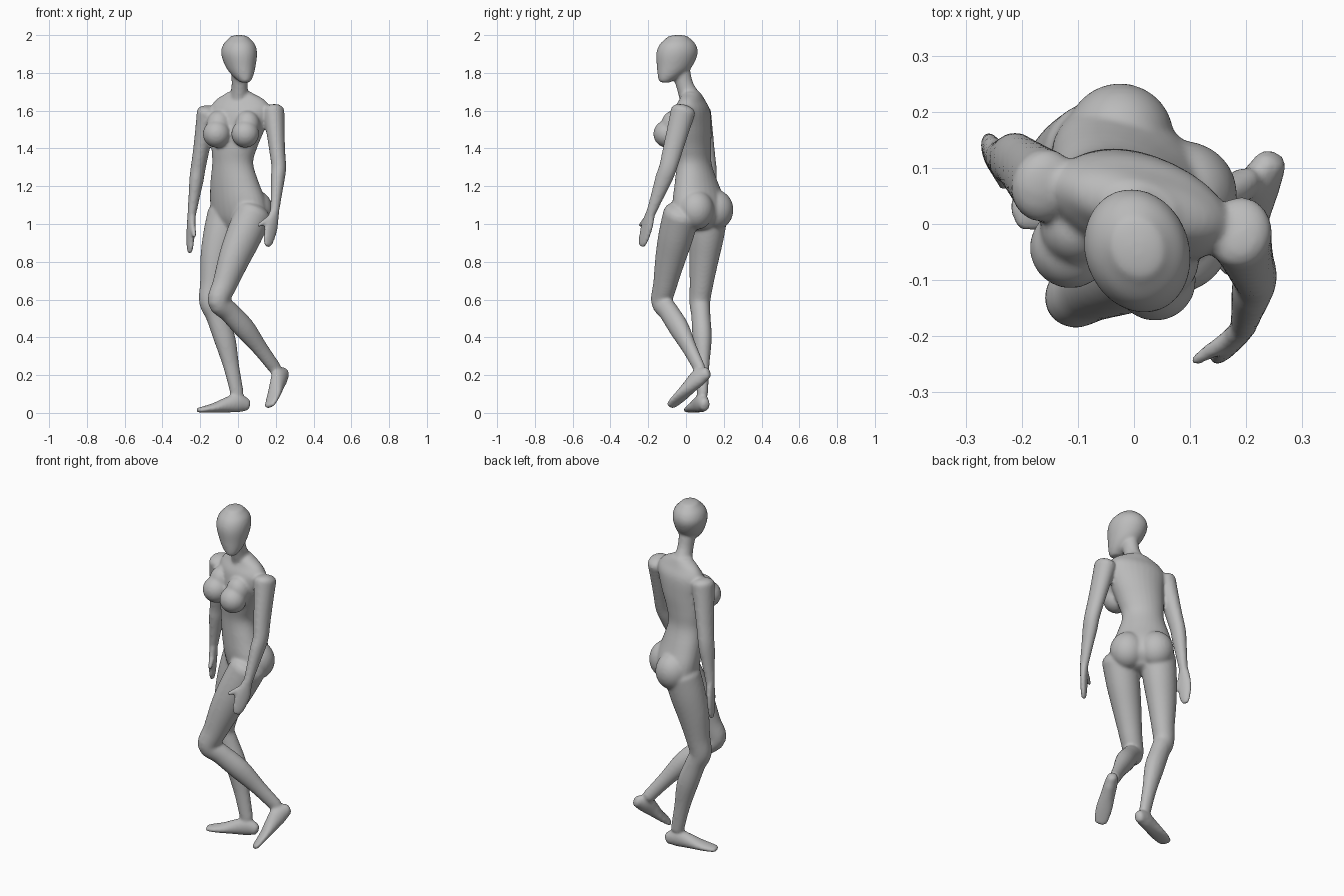
import bpy, bmesh
from math import sin, cos, radians, pi
from mathutils import Vector, Matrix

cube = bpy.data.objects.get("Cube")
if cube:
    bpy.data.objects.remove(cube, do_unlink=True)

SIDES = 28
STEPS = 4
UP = Vector((0, 0, 1))
bm = bmesh.new()


def side_axis(yaw):
    """Direction of the model's left when it is turned by yaw degrees."""
    return Vector((cos(radians(yaw)), -sin(radians(yaw)), 0))


def row(position, width, depth, side):
    return Vector((*position, width, depth, *side))


def smooth_rows(rows):
    """Pass a smooth spline through the cross-sections."""
    result = []
    last = len(rows) - 1
    for i in range(last):
        a, b, c, d = (rows[min(max(i + k, 0), last)] for k in (-1, 0, 1, 2))
        for step in range(STEPS):
            t = step / STEPS
            result.append(b + (c - a) * (t / 2)
                          + (a * 2 - b * 5 + c * 4 - d) * (t * t / 2)
                          + (b * 3 - a - c * 3 + d) * (t ** 3 / 2))
    return result + [rows[last]]


def tube(rows, axis=None, cap=0.6):
    """Loft elliptical cross-sections and round both ends."""
    rows = smooth_rows(rows)
    last = len(rows) - 1
    sections = []
    for i, r in enumerate(rows):
        before, after = rows[max(i - 1, 0)], rows[min(i + 1, last)]
        tangent = axis or (Vector(after[:3]) - Vector(before[:3])).normalized()
        sections.append((Vector(r[:3]), r[3], r[4], Vector(r[5:8]), tangent))

    def capped(section, sign, angle):
        p, width, depth, side, tangent = section
        shift = tangent * (sign * cap * min(width, depth) * sin(angle))
        return (p + shift, width * cos(angle), depth * cos(angle), side, tangent)

    angles = [radians(a) for a in (25, 50, 75)]
    start = [capped(sections[0], -1, a) for a in reversed(angles)]
    end = [capped(sections[-1], 1, a) for a in angles]
    rings = []
    for p, width, depth, side, tangent in start + sections + end:
        w = (side - tangent * side.dot(tangent)).normalized()
        d = tangent.cross(w)
        rings.append([bm.verts.new(p + w * (width * cos(2 * pi * k / SIDES))
                                   + d * (depth * sin(2 * pi * k / SIDES)))
                      for k in range(SIDES)])
    for low, high in zip(rings, rings[1:]):
        for k in range(SIDES):
            n = (k + 1) % SIDES
            bm.faces.new((low[k], low[n], high[n], high[k]))
    bm.faces.new(list(reversed(rings[0])))
    bm.faces.new(rings[-1])


def ball(center, radius, stretch=1.0):
    matrix = Matrix.Translation(center) @ Matrix.Diagonal((1, 1, stretch, 1))
    bmesh.ops.create_uvsphere(bm, u_segments=32, v_segments=20,
                              radius=radius, matrix=matrix)


def limb(joints, profile, yaw):
    """Two bones with thickness; profile holds place, width, depth, push back."""
    top, middle, bottom = (Vector(j) for j in joints)
    side = side_axis(yaw)
    back = UP.cross(side)
    rows = []
    for t, width, depth, push in profile:
        p = top.lerp(middle, t) if t <= 1 else middle.lerp(bottom, t - 1)
        rows.append(row(p + back * push, width, depth, side))
    tube(rows)


def foot(heel, toward, up):
    toward = Vector(toward).normalized()
    up = Vector(up).normalized()
    side = toward.cross(up)
    rows = []
    for along, height, width, depth in FOOT:
        p = Vector(heel) + toward * along + up * height
        rows.append(row(p, width, depth, side))
    tube(rows)


def hand(wrist, tip, side, thumb_tip):
    wrist, tip, side = Vector(wrist), Vector(tip), Vector(side).normalized()
    rows = [row(wrist.lerp(tip, t), width, depth, side) for t, width, depth in HAND]
    tube(rows)
    root = wrist.lerp(tip, 0.15)
    thumb_tip = Vector(thumb_tip)
    tube([row(root.lerp(thumb_tip, t), r, r, UP.cross(side))
          for t, r in ((0, 0.017), (0.55, 0.015), (0.95, 0.011))])


# Shared limb proportions
LEG = [(0, 0.095, 0.1, 0), (0.25, 0.09, 0.097, -0.006), (0.5, 0.078, 0.086, -0.01),
       (0.8, 0.062, 0.067, -0.005), (1, 0.055, 0.06, 0), (1.15, 0.05, 0.056, 0.01),
       (1.4, 0.05, 0.058, 0.02), (1.7, 0.036, 0.043, 0.012), (2, 0.029, 0.036, 0)]
ARM = [(0, 0.058, 0.066, 0), (0.3, 0.05, 0.06, 0), (0.7, 0.042, 0.053, 0),
       (1, 0.039, 0.048, 0), (1.25, 0.037, 0.046, 0), (1.6, 0.03, 0.036, 0),
       (2, 0.023, 0.026, 0)]
FOOT = [(0.02, 0.042, 0.028, 0.034), (0.07, 0.052, 0.036, 0.05),
        (0.13, 0.042, 0.039, 0.041), (0.2, 0.027, 0.045, 0.026),
        (0.26, 0.018, 0.042, 0.017), (0.29, 0.014, 0.032, 0.013)]
HAND = [(0, 0.025, 0.022), (0.25, 0.037, 0.021), (0.5, 0.042, 0.019),
        (0.8, 0.035, 0.016), (0.97, 0.022, 0.012)]

# Torso, twisting from the pelvis up to the shoulders
torso = [((0, 0.065, 0.99), 0.12, 0.075, 40), ((0.008, 0.072, 1.04), 0.168, 0.107, 40),
         ((0, 0.068, 1.12), 0.168, 0.114, 40), ((-0.018, 0.055, 1.22), 0.14, 0.1, 35),
         ((-0.028, 0.042, 1.32), 0.114, 0.087, 28), ((-0.02, 0.035, 1.4), 0.125, 0.092, 24),
         ((0, 0.03, 1.5), 0.146, 0.098, 20), ((0.012, 0.03, 1.6), 0.165, 0.09, 16),
         ((0.012, 0.032, 1.655), 0.135, 0.062, 15), ((0.008, 0.03, 1.69), 0.075, 0.048, 15)]
tube([row(p, w, d, side_axis(yaw)) for p, w, d, yaw in torso], axis=UP, cap=0.3)

# Neck and head
tube([row(p, r, r * 1.1, side_axis(0)) for p, r in (
    ((0.006, 0.03, 1.65), 0.056), ((0.008, -0.005, 1.73), 0.042),
    ((0.008, -0.03, 1.82), 0.046))])
head = [((0.036, -0.108, 1.757), 0.032, 0.036), ((0.026, -0.086, 1.785), 0.054, 0.065),
        ((0.014, -0.062, 1.83), 0.076, 0.094), ((0.006, -0.048, 1.9), 0.093, 0.112),
        ((0.006, -0.044, 1.95), 0.083, 0.098), ((0.006, -0.042, 1.985), 0.052, 0.062)]
tube([row(p, w, d, side_axis(-20)) for p, w, d in head], axis=UP, cap=0.3)

# Breasts, each with a softer slope above
for x, y in ((0.038, -0.1), (-0.113, -0.042)):
    ball((x, y, 1.477), 0.073)
    ball((x + 0.012, y + 0.035, 1.525), 0.066, 1.15)

# Buttocks
for x, y in ((0.088, 0.052), (-0.025, 0.155)):
    ball((x, y, 1.075), 0.096, 1.1)

# Legs and feet
limb([(0.08, -0.025, 1.05), (-0.102, -0.128, 0.59), (0.197, 0.072, 0.235)], LEG, 55)
limb([(-0.063, 0.125, 1.05), (-0.147, 0.073, 0.59), (-0.004, 0.087, 0.1)], LEG, 70)
foot((0.275, 0.14, 0.19), (-0.1, -0.22, -0.165), (-0.56, -0.34, 0.76))
foot((0.066, 0.105, 0), (-0.3, -0.095, 0), UP)

# Arms and hands
limb([(0.188, -0.015, 1.598), (0.216, -0.095, 1.3), (0.194, -0.185, 1.06)], ARM, 5)
limb([(-0.16, 0.068, 1.592), (-0.212, 0.115, 1.29), (-0.245, 0.122, 1.05)], ARM, 15)
hand((0.194, -0.185, 1.07), (0.155, -0.235, 0.88), (0.75, 0.65, 0), (0.105, -0.246, 0.99))
hand((-0.245, 0.122, 1.06), (-0.256, 0.125, 0.845), (-0.3, 0.95, 0), (-0.23, 0.065, 0.93))

# Body object, fused into one soft skin
bmesh.ops.recalc_face_normals(bm, faces=bm.faces[:])
mesh = bpy.data.meshes.new("body")
bm.to_mesh(mesh)
bm.free()
body = bpy.data.objects.new("body", mesh)
bpy.context.collection.objects.link(body)

grey = bpy.data.materials.new("plain grey")
grey.use_nodes = True
colour = (0.5, 0.5, 0.5, 1)
grey.diffuse_color = colour
grey.node_tree.nodes["Principled BSDF"].inputs["Base Color"].default_value = colour
mesh.materials.append(grey)
mesh.shade_smooth()

fuse = body.modifiers.new("fuse", 'REMESH')
fuse.mode = 'VOXEL'
fuse.voxel_size = 0.008
fuse.use_smooth_shade = True
soften = body.modifiers.new("soften", 'SMOOTH')
soften.factor = 0.5
soften.iterations = 8
